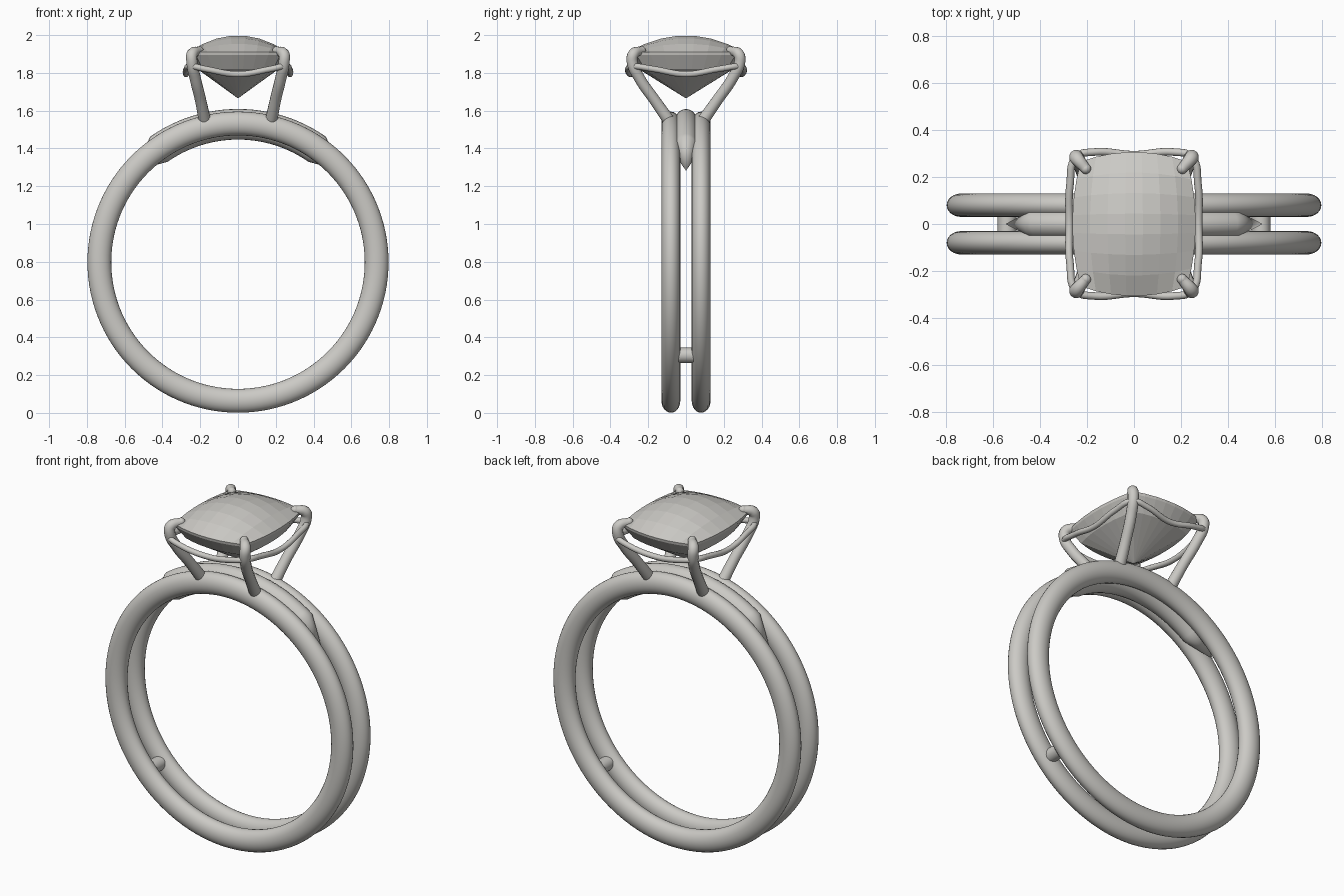
import bpy
import bmesh
from math import sin, cos, pi, radians, sqrt

if "Cube" in bpy.data.objects:
    bpy.data.objects.remove(bpy.data.objects["Cube"], do_unlink=True)

grey = bpy.data.materials.new("warm_grey")
COLOUR = (0.60, 0.59, 0.56, 1)
grey.use_nodes = True
grey.diffuse_color = COLOUR
grey.node_tree.nodes["Principled BSDF"].inputs["Base Color"].default_value = COLOUR

CENTRE_Z = 0.798   # height of the finger hole's centre


def finish(bm, name, smooth=True, angle=40):
    bmesh.ops.recalc_face_normals(bm, faces=bm.faces)
    mesh = bpy.data.meshes.new(name)
    bm.to_mesh(mesh)
    bm.free()
    mesh.materials.append(grey)
    obj = bpy.data.objects.new(name, mesh)
    bpy.context.collection.objects.link(obj)
    if smooth:
        bpy.ops.object.select_all(action='DESELECT')
        obj.select_set(True)
        bpy.context.view_layer.objects.active = obj
        bpy.ops.object.shade_smooth_by_angle(angle=radians(angle))
    return obj


def arc_sweep(name, stations, y, half_r, half_y, closed, sides=24):
    """Sweep an ellipse round the finger; stations are (angle from top, radius, scale)."""
    bm = bmesh.new()
    loops = []
    for a, r, s in stations:
        loop = []
        for i in range(sides):
            t = 2 * pi * i / sides
            rad = r + s * half_r * cos(t)
            loop.append(bm.verts.new((rad * sin(a), y + s * half_y * sin(t),
                                      CENTRE_Z + rad * cos(a))))
        loops.append(loop)
    pairs = list(zip(loops, loops[1:]))
    if closed:
        pairs.append((loops[-1], loops[0]))
    for p, q in pairs:
        for i in range(sides):
            j = (i + 1) % sides
            bm.faces.new((p[i], p[j], q[j], q[i]))
    bmesh.ops.remove_doubles(bm, verts=bm.verts, dist=0.0002)
    return finish(bm, name)


def wire(name, points, radius, cyclic=False):
    """Round wire through (x, y, z, thickness) points."""
    curve = bpy.data.curves.new(name, 'CURVE')
    curve.dimensions = '3D'
    curve.bevel_depth = radius
    curve.bevel_resolution = 4
    curve.resolution_u = 8
    curve.use_fill_caps = True
    spline = curve.splines.new('BEZIER')
    spline.bezier_points.add(len(points) - 1)
    for bp, (x, y, z, k) in zip(spline.bezier_points, points):
        bp.co = (x, y, z)
        bp.radius = k
        bp.handle_left_type = bp.handle_right_type = 'AUTO'
    spline.use_cyclic_u = cyclic
    curve.materials.append(grey)
    obj = bpy.data.objects.new(name, curve)
    bpy.context.collection.objects.link(obj)
    bpy.ops.object.select_all(action='DESELECT')
    obj.select_set(True)
    bpy.context.view_layer.objects.active = obj
    bpy.ops.object.convert(target='MESH')
    bpy.ops.object.shade_smooth_by_angle(angle=radians(50))


# Twin bands
full_turn = [(2 * pi * i / 120, 0.734, 1) for i in range(120)]
for name, y in (("front_band", -0.08), ("back_band", 0.08)):
    arc_sweep(name, full_turn, y, 0.063, 0.05, True)

# Bridge between the bands, with pointed ends
body = [(radians(a), 0.73, 1) for a in range(-35, 36, 2)]
bridge = [(radians(-48.5), 0.73, 0.001)] + body + [(radians(48.5), 0.73, 0.001)]
arc_sweep("bridge", bridge, 0, 0.081, 0.064, False)

# Small pins joining the bands low down
for side, label in ((1, "left"), (-1, "right")):
    bm = bmesh.new()
    bmesh.ops.create_cone(bm, cap_ends=True, segments=24, radius1=0.04, radius2=0.04, depth=0.12)
    for v in bm.verts:
        x, y, z = v.co
        v.co = (x + side * 0.54, z, y + 0.305)
    finish(bm, label + "_pin")

# Claws curling over the stone's corners
claw = [(0.175, 0.085, 1.54, 1.1), (0.198, 0.165, 1.655, 1), (0.226, 0.245, 1.77, 1),
        (0.244, 0.285, 1.86, 1), (0.242, 0.278, 1.90, 1), (0.205, 0.235, 1.918, 0.75)]
for sx, xn in ((1, "left"), (-1, "right")):
    for sy, yn in ((1, "back"), (-1, "front")):
        wire(f"{yn}_{xn}_claw", [(sx * x, sy * y, z, k) for x, y, z, k in claw], 0.03)
        x, y, z, k = claw[-1]
        bm = bmesh.new()
        bmesh.ops.create_uvsphere(bm, u_segments=16, v_segments=10, radius=0.03 * k)
        bmesh.ops.translate(bm, verts=bm.verts, vec=(sx * x, sy * y, z))
        finish(bm, f"{yn}_{xn}_claw_tip")

# Gallery wire dipping between the claws
quarter = [(0.275, 0, 1.793, 1), (0.272, 0.17, 1.82, 1), (0.245, 0.285, 1.835, 1),
           (0.17, 0.306, 1.82, 1)]
dip = (0, 0.295, 1.793, 1)
half = quarter + [dip] + [(-x, y, z, k) for x, y, z, k in reversed(quarter)]
loop = half + [(x, -y, z, k) for x, y, z, k in reversed(half[1:-1])]
wire("gallery_wire", loop, 0.016, True)

# Faceted stone: chequered domed crown over a pointed pavilion
N = 7
bm = bmesh.new()
grid = {}
for i in range(N + 1):
    for j in range(N + 1):
        u, v = 2 * i / N - 1, 2 * j / N - 1
        z = 2.0 - 0.09 * (1 - (1 - u * u) * (1 - v * v))
        grid[i, j] = bm.verts.new((0.262 * u * sqrt(1 - 0.25 * v * v),
                                   0.306 * v * sqrt(1 - 0.25 * u * u), z))
for i in range(N):
    for j in range(N):
        bm.faces.new((grid[i, j], grid[i + 1, j], grid[i + 1, j + 1], grid[i, j + 1]))
rim = ([grid[i, 0] for i in range(N)] + [grid[N, j] for j in range(N)]
       + [grid[i, N] for i in range(N, 0, -1)] + [grid[0, j] for j in range(N, 0, -1)])
upper = rim
for scale, z in ((0.99, 1.895), (0.82, 1.82)):
    lower = [bm.verts.new((v.co.x * scale, v.co.y * scale, z)) for v in rim]
    for k in range(len(rim)):
        n = (k + 1) % len(rim)
        bm.faces.new((upper[k], upper[n], lower[n], lower[k]))
    upper = lower
point = bm.verts.new((0, 0, 1.665))
for k in range(len(rim)):
    bm.faces.new((upper[k], upper[(k + 1) % len(rim)], point))
finish(bm, "stone", smooth=False)
